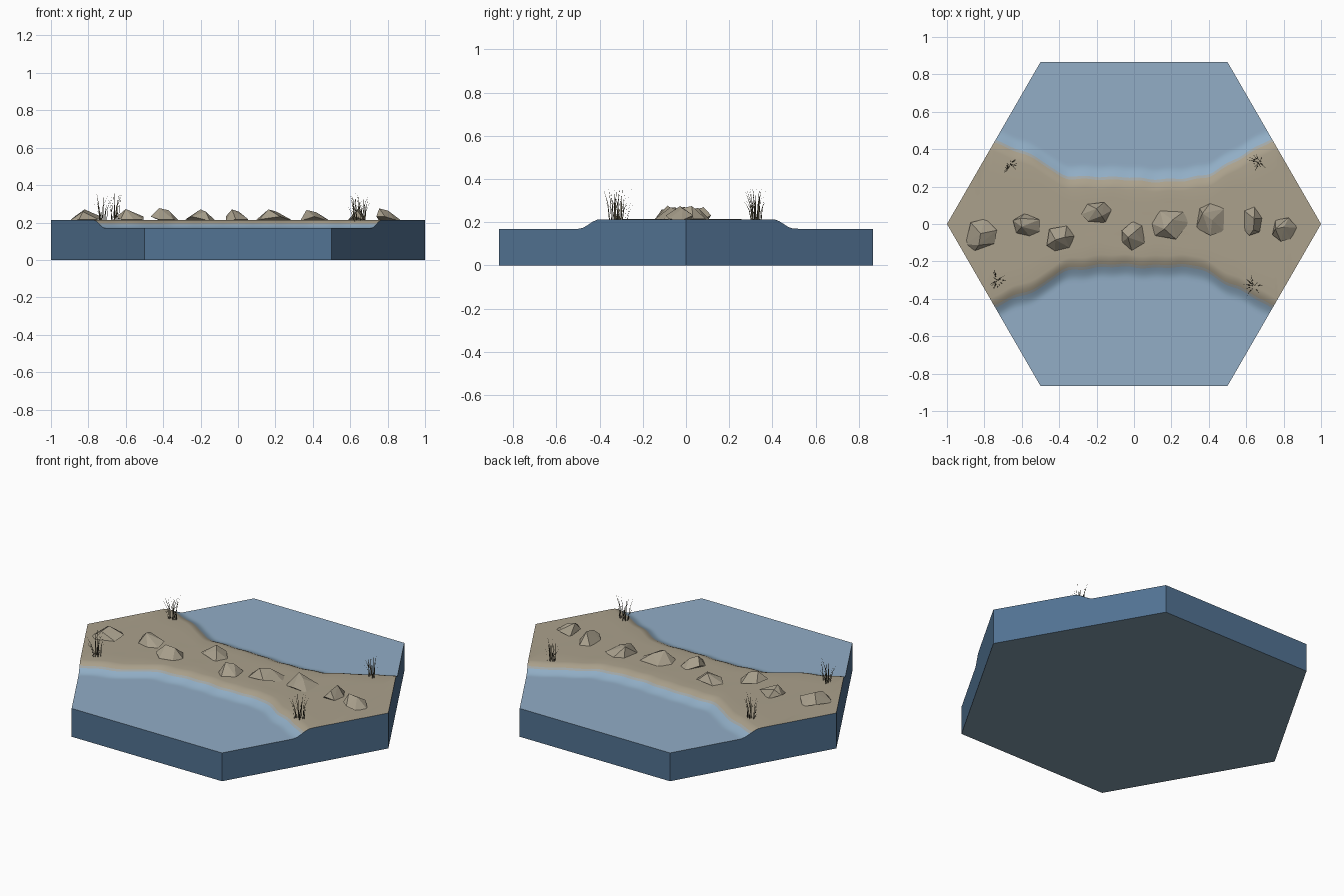
import bpy, bmesh, math, random
from mathutils import Vector

if "Cube" in bpy.data.objects:
    bpy.data.objects.remove(bpy.data.objects["Cube"])

random.seed(4)
WATER_Z, LAND_Z = 0.17, 0.213


def srgb(r, g, b):
    f = lambda c: c / 12.92 if c <= 0.04045 else ((c + 0.055) / 1.055) ** 2.4
    return (f(r / 255), f(g / 255), f(b / 255), 1)


def material(name, r, g, b):
    m = bpy.data.materials.new(name)
    m.diffuse_color = srgb(r, g, b)
    m.use_nodes = True
    m.node_tree.nodes["Principled BSDF"].inputs["Base Color"].default_value = m.diffuse_color
    return m


SAND = material("sand", 171, 161, 140)
WET = material("wet sand", 161, 167, 167)
SHALLOW = material("shallow water", 145, 174, 198)
WATER = material("water", 146, 173, 198)
WALL = material("deep water side", 82, 115, 147)
UNDER = material("underside", 129, 155, 172)
ROCK = material("rock", 167, 158, 139)
GRASS = material("dry grass", 96, 90, 70)


def finish(bm, name, mats):
    bmesh.ops.recalc_face_normals(bm, faces=bm.faces)
    me = bpy.data.meshes.new(name)
    bm.to_mesh(me)
    bm.free()
    for m in mats:
        me.materials.append(m)
    ob = bpy.data.objects.new(name, me)
    bpy.context.collection.objects.link(ob)
    return ob


# Shoreline (x, distance from the centre line), north and south
NORTH = [(-1, .58), (-.75, .445), (-.61, .385), (-.5, .335), (-.38, .25), (-.23, .24),
         (-.05, .245), (.09, .225), (.3, .24), (.4, .25), (.52, .33), (.68, .415),
         (.75, .45), (1, .58)]
SOUTH = [(-1, .58), (-.75, .445), (-.66, .395), (-.5, .335), (-.38, .245), (-.2, .22),
         (.36, .225), (.5, .32), (.6, .36), (.75, .445), (1, .58)]


def shore(x, pts):
    def lin(x):
        x = max(-1, min(1, x))
        for (x0, y0), (x1, y1) in zip(pts, pts[1:]):
            if x <= x1:
                return y0 + (y1 - y0) * (x - x0) / (x1 - x0)
        return pts[-1][1]
    soft = sum(lin(x + k * 0.015) for k in (-2, -1, 0, 1, 2)) / 5
    return soft + 0.006 * math.sin(31 * x) * math.cos(11 * x)


def half_width(x):
    return min(math.sqrt(3) / 2, math.sqrt(3) * (1 - abs(x)))


def height(d):
    t = max(0, min(1, (d + 0.055) / 0.125))
    return LAND_Z + (WATER_Z - LAND_Z) * t * t * (3 - 2 * t)


# Hexagonal tile: rows follow the shoreline and are clipped at the hexagon
BANDS = [-.055, -.04, -.022, -.005, .01, .025, .04, .055, .07, .085]
N = 160
bm = bmesh.new()
rims = {}
for s, pts in ((1, NORTH), (-1, SOUTH)):
    cols, floor = [], []
    for i in range(N + 1):
        x = -1 + 2 * i / N
        w, c = half_width(x), shore(x, pts)
        ys = [0, (c - .055) * .33, (c - .055) * .67] + [c + d for d in BANDS] + [w]
        col = []
        for y in ys:
            y = min(y, w)
            z = height(y - c)
            if y < c - .06 and 0 < y < w:
                z += 0.0012 * math.sin(19 * x + 7 * y * s)
            col.append(bm.verts.new((x, s * y, z)))
        cols.append(col)
        floor.append(bm.verts.new((x, s * w, 0)))
    for i in range(N):
        a, b = cols[i], cols[i + 1]
        for j in range(len(a) - 1):
            f = bm.faces.new((a[j], b[j], b[j + 1], a[j + 1]))
            f.smooth = True
            f.material_index = 0 if j < 6 else 1 if j < 7 else 2 if j < 11 else 3
        f = bm.faces.new((a[-1], b[-1], floor[i + 1], floor[i]))
        f.material_index = 4
    rims[s] = floor
f = bm.faces.new(rims[1] + rims[-1][::-1])
f.material_index = 5
bmesh.ops.remove_doubles(bm, verts=bm.verts, dist=1e-5)
finish(bm, "hex_tile", [SAND, WET, SHALLOW, WATER, WALL, UNDER])

# Faceted rocks along the path: x range, y range, top height, peak offset in x and y
ROCKS = [(-.91, -.74, -.145, .035, .27, 0, -.3), (-.66, -.50, -.07, .06, .272, -.3, .2),
         (-.47, -.32, -.15, -.005, .277, 0, 0), (-.28, -.11, 0, .125, .27, .1, 0),
         (-.07, .055, -.15, .02, .27, -.1, .1), (.09, .30, -.09, .085, .27, -.1, 0),
         (.32, .50, -.06, .12, .267, -.2, .1), (.58, .69, -.07, .10, .275, .1, -.2),
         (.73, .87, -.09, .035, .275, -.3, .1)]
for n, (x0, x1, y0, y1, top, ox, oy) in enumerate(ROCKS):
    cx, cy, rx, ry = (x0 + x1) / 2, (y0 + y1) / 2, (x1 - x0) / 2, (y1 - y0) / 2
    bm = bmesh.new()
    turn = random.random() * 6
    for k in range(6):
        a = turn + (k + random.uniform(-.25, .25)) * math.tau / 6
        r = random.uniform(.9, 1.12)
        px, py = cx + rx * r * math.cos(a), cy + ry * r * math.sin(a)
        bm.verts.new((px, py, random.choice((.208, .216, .232))))
    for k in range(2):
        a = turn + k * math.pi
        bm.verts.new((cx + rx * (ox + .35 * math.cos(a)),
                      cy + ry * (oy + .35 * math.sin(a)), top - k * .012))
    bm.verts.new((cx, cy, .2))
    bmesh.ops.convex_hull(bm, input=bm.verts)
    loose = [v for v in bm.verts if not v.link_faces]
    bmesh.ops.delete(bm, geom=loose, context='VERTS')
    finish(bm, f"rock_{n + 1}", [ROCK])

# Grass tufts of thin, slightly bent tapering blades
for n, (tx, ty) in enumerate([(-.66, .32), (.67, .33), (-.73, -.30), (.64, -.33)]):
    bm = bmesh.new()
    for k in range(16):
        a = random.random() * math.tau
        out = Vector((math.cos(a), math.sin(a), 0))
        side = Vector((math.cos(a + 1), math.sin(a + 1), 0))
        root = Vector((tx, ty, .205)) + out * random.uniform(0, .03)
        h, lean = random.uniform(.07, .16), random.uniform(.005, .045)
        mid = root + out * lean * .3 + Vector((0, 0, h * .55))
        l0, r0 = bm.verts.new(root - side * .0025), bm.verts.new(root + side * .0025)
        l1, r1 = bm.verts.new(mid - side * .0018), bm.verts.new(mid + side * .0018)
        tip = bm.verts.new(root + out * lean + Vector((0, 0, h)))
        bm.faces.new((l0, r0, r1, l1))
        bm.faces.new((l1, r1, tip))
    finish(bm, f"grass_tuft_{n + 1}", [GRASS])
